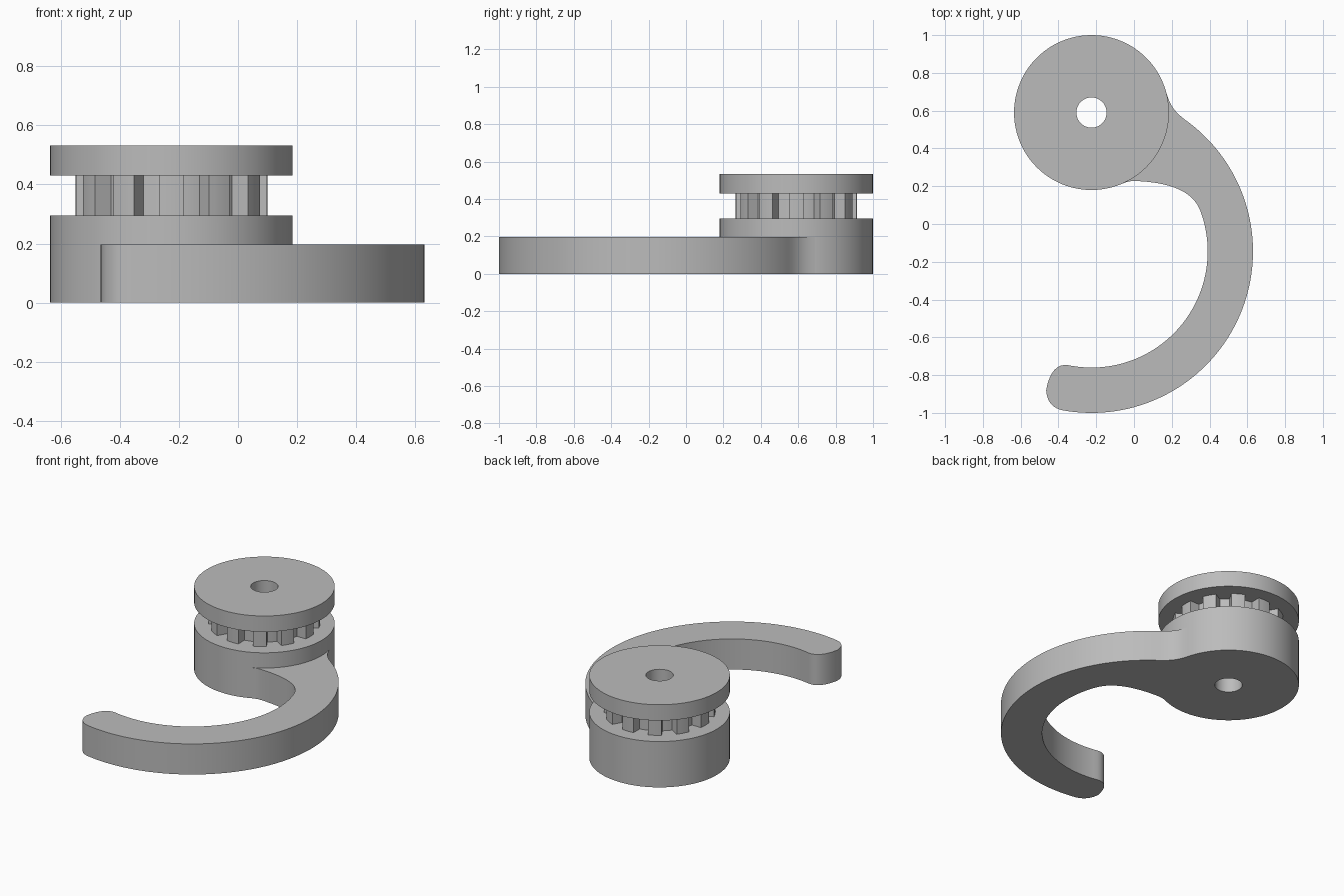
import bpy
import bmesh
from math import sin, cos, radians, pi
from mathutils import Vector
from mathutils.geometry import interpolate_bezier

if "Cube" in bpy.data.objects:
    bpy.data.objects.remove(bpy.data.objects["Cube"])

GREY = (0.5, 0.5, 0.5, 1.0)
grey = bpy.data.materials.new("plain grey")
grey.use_nodes = True
grey.diffuse_color = GREY
grey.node_tree.nodes["Principled BSDF"].inputs["Base Color"].default_value = GREY

HUB = (-0.225, 0.59)       # pulley axis
ARM = (-0.225, -0.145)     # centre of the hook arc


def arc(centre, radius, start, end, steps):
    """Points along an arc, angles in degrees."""
    result = []
    for i in range(steps + 1):
        a = radians(start + (end - start) * i / steps)
        result.append((centre[0] + radius * cos(a), centre[1] + radius * sin(a)))
    return result


def bend(a, b, c, d, steps=10):
    """Points along a cubic curve from a to d."""
    handles = [Vector((*p, 0)) for p in (a, b, c, d)]
    return [tuple(p.xy) for p in interpolate_bezier(*handles, steps)]


def prism(name, outline, bottom, top):
    """Solid made by extruding a closed outline upwards."""
    clean = []
    for p in outline:
        if not clean or (Vector(p) - Vector(clean[-1])).length > 0.0005:
            clean.append(p)
    if (Vector(clean[0]) - Vector(clean[-1])).length < 0.0005:
        clean.pop()
    bm = bmesh.new()
    face = bm.faces.new([bm.verts.new((x, y, bottom)) for x, y in clean])
    side = bmesh.ops.extrude_face_region(bm, geom=[face])
    moved = [v for v in side["geom"] if isinstance(v, bmesh.types.BMVert)]
    bmesh.ops.translate(bm, verts=moved, vec=(0, 0, top - bottom))
    bmesh.ops.recalc_face_normals(bm, faces=bm.faces)
    mesh = bpy.data.meshes.new(name)
    bm.to_mesh(mesh)
    bm.free()
    mesh.materials.append(grey)
    obj = bpy.data.objects.new(name, mesh)
    bpy.context.collection.objects.link(obj)
    return obj


def combine(obj, other, operation):
    """Apply a boolean with another solid."""
    mod = obj.modifiers.new(operation.lower(), 'BOOLEAN')
    mod.operation = operation
    mod.solver = 'EXACT'
    mod.object = other
    bpy.context.view_layer.update()
    graph = bpy.context.evaluated_depsgraph_get()
    mesh = bpy.data.meshes.new_from_object(obj.evaluated_get(graph))
    obj.modifiers.clear()
    obj.data = mesh


# Hook outline: outer sweep, rounded tip, inner sweep, blends into the hub
outer = arc(ARM, 0.855, 54.7, -100.4, 72)
inner = arc(ARM, 0.615, -101.5, 20, 56)
tip_end = (-0.465, -0.88)
tip = (bend(outer[-1], (-0.43, -0.975), (-0.462, -0.94), tip_end)
       + bend(tip_end, (-0.452, -0.80), (-0.415, -0.735), inner[0]))
inner_blend = (bend(inner[-1], (0.31, 0.185), (0.17, 0.222), (0.0, 0.228), 16)
               + bend((0.0, 0.228), (-0.02, 0.228), (-0.045, 0.222), (-0.07, 0.21), 6))
outer_blend = bend((0.173, 0.69), (0.19, 0.63), (0.215, 0.594), outer[0])
inside_hub = [(-0.10, 0.36), (0.02, 0.62)]
hook = prism("hook", outer + tip + inner + inner_blend + inside_hub + outer_blend, 0, 0.197)

# Hub base with the hook fused to it
base = prism("hub_base_and_hook", arc(HUB, 0.41, 0, 360, 96), 0, 0.295)
combine(base, hook, 'UNION')
bpy.data.objects.remove(hook)

# Toothed wheel: twelve straight-sided teeth on a round core
TEETH, ROOT, TIP, HALF = 12, 0.262, 0.325, 0.04
profile = []
for i in range(TEETH):
    a = 360 / TEETH * i
    root_half = HALF / ROOT * 180 / pi
    tip_half = HALF / TIP * 180 / pi
    profile += arc(HUB, ROOT, a - 360 / TEETH + root_half, a - root_half, 4)
    profile += arc(HUB, TIP, a - tip_half, a + tip_half, 4)
wheel = prism("toothed_wheel", profile, 0.295, 0.43)

# Top flange
flange = prism("top_flange", arc(HUB, 0.41, 0, 360, 96), 0.43, 0.532)

# Bore through every part
bore = prism("bore_cutter", arc(HUB, 0.08, 0, 360, 48), -0.1, 0.7)
for part in (base, wheel, flange):
    combine(part, bore, 'DIFFERENCE')
bpy.data.objects.remove(bore)

# Smooth curved walls, keep rims and tooth corners sharp
bpy.ops.object.select_all(action='DESELECT')
for part in (base, wheel, flange):
    part.select_set(True)
bpy.context.view_layer.objects.active = base
bpy.ops.object.shade_smooth_by_angle(angle=radians(25))
